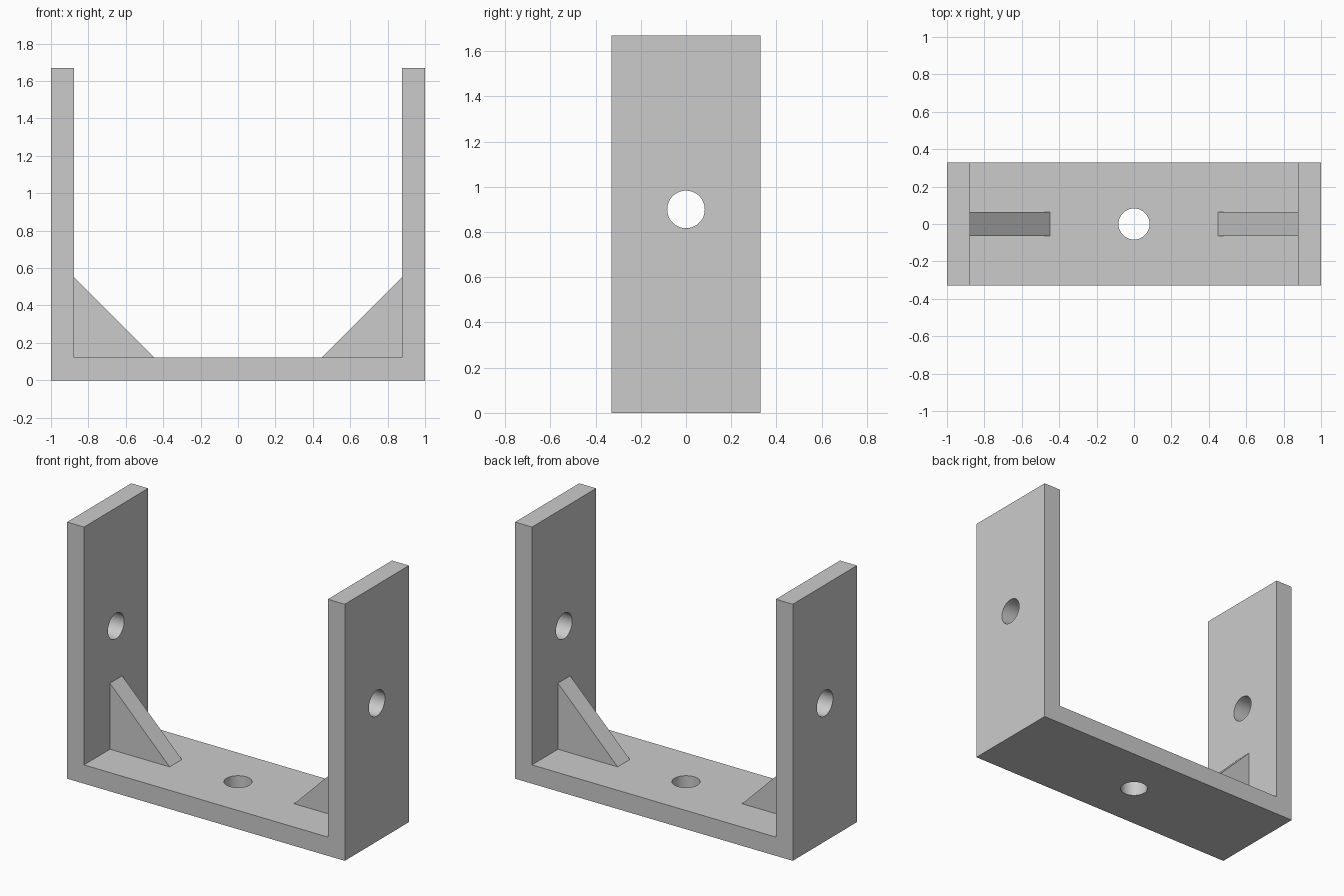
import bpy
import bmesh
import math
from mathutils import Matrix

if "Cube" in bpy.data.objects:
    bpy.data.objects.remove(bpy.data.objects["Cube"], do_unlink=True)

HALF_DEPTH = 0.33
THICK = 0.122
HEIGHT = 1.67
INNER = 1 - THICK
HOLE_Z = 0.9
HOLE_RADIUS = 0.083
RIB = 0.43        # leg length of the corner ribs
RIB_HALF = 0.063
EMBED = 0.01      # ribs sink slightly into the plates

grey = bpy.data.materials.new("light grey")
grey.use_nodes = True
colour = (0.6, 0.6, 0.6, 1)
grey.diffuse_color = colour
grey.node_tree.nodes["Principled BSDF"].inputs["Base Color"].default_value = colour


def make_object(name, bm):
    bmesh.ops.recalc_face_normals(bm, faces=bm.faces)
    mesh = bpy.data.meshes.new(name)
    bm.to_mesh(mesh)
    bm.free()
    mesh.materials.append(grey)
    obj = bpy.data.objects.new(name, mesh)
    bpy.context.collection.objects.link(obj)
    return obj


def extrude_profile(name, points, half_depth):
    """Prism from an x-z outline, centred on y = 0."""
    bm = bmesh.new()
    face = bm.faces.new([bm.verts.new((x, -half_depth, z)) for x, z in points])
    result = bmesh.ops.extrude_face_region(bm, geom=[face])
    verts = [v for v in result["geom"] if isinstance(v, bmesh.types.BMVert)]
    bmesh.ops.translate(bm, verts=verts, vec=(0, 2 * half_depth, 0))
    return make_object(name, bm)


def drill(target, length, matrix):
    """Cut a round hole through the target and discard the cutter."""
    bm = bmesh.new()
    bmesh.ops.create_cone(bm, cap_ends=True, segments=64, radius1=HOLE_RADIUS,
                          radius2=HOLE_RADIUS, depth=length, matrix=matrix)
    cutter = make_object("hole_cutter", bm)
    cutter.hide_render = True
    mod = target.modifiers.new("hole", "BOOLEAN")
    mod.operation = "DIFFERENCE"
    mod.solver = "EXACT"
    mod.object = cutter
    bpy.context.view_layer.objects.active = target
    bpy.ops.object.modifier_apply(modifier=mod.name)
    bpy.data.objects.remove(cutter, do_unlink=True)


# U-shaped bracket: base plate and two upright arms
half = [(INNER, THICK), (INNER, HEIGHT), (1, HEIGHT), (1, 0)]
outline = half + [(-x, z) for x, z in reversed(half)]
bracket = extrude_profile("u_bracket", outline, HALF_DEPTH)

# Bolt holes through both arms and the base
drill(bracket, 3, Matrix.Translation((0, 0, HOLE_Z)) @ Matrix.Rotation(math.pi / 2, 4, "Y"))
drill(bracket, 0.6, Matrix.Identity(4))

# Triangular corner ribs
for side, name in ((1, "left_rib"), (-1, "right_rib")):
    x, z = INNER + EMBED, THICK - EMBED
    leg = RIB + 2 * EMBED
    corners = [(x, z), (x - leg, z), (x, z + leg)]
    extrude_profile(name, [(side * px, pz) for px, pz in corners], RIB_HALF)

# Smooth hole walls, crisp plate edges
bpy.ops.object.select_all(action="DESELECT")
bracket.select_set(True)
bpy.context.view_layer.objects.active = bracket
bpy.ops.object.shade_smooth_by_angle(angle=math.radians(30))
